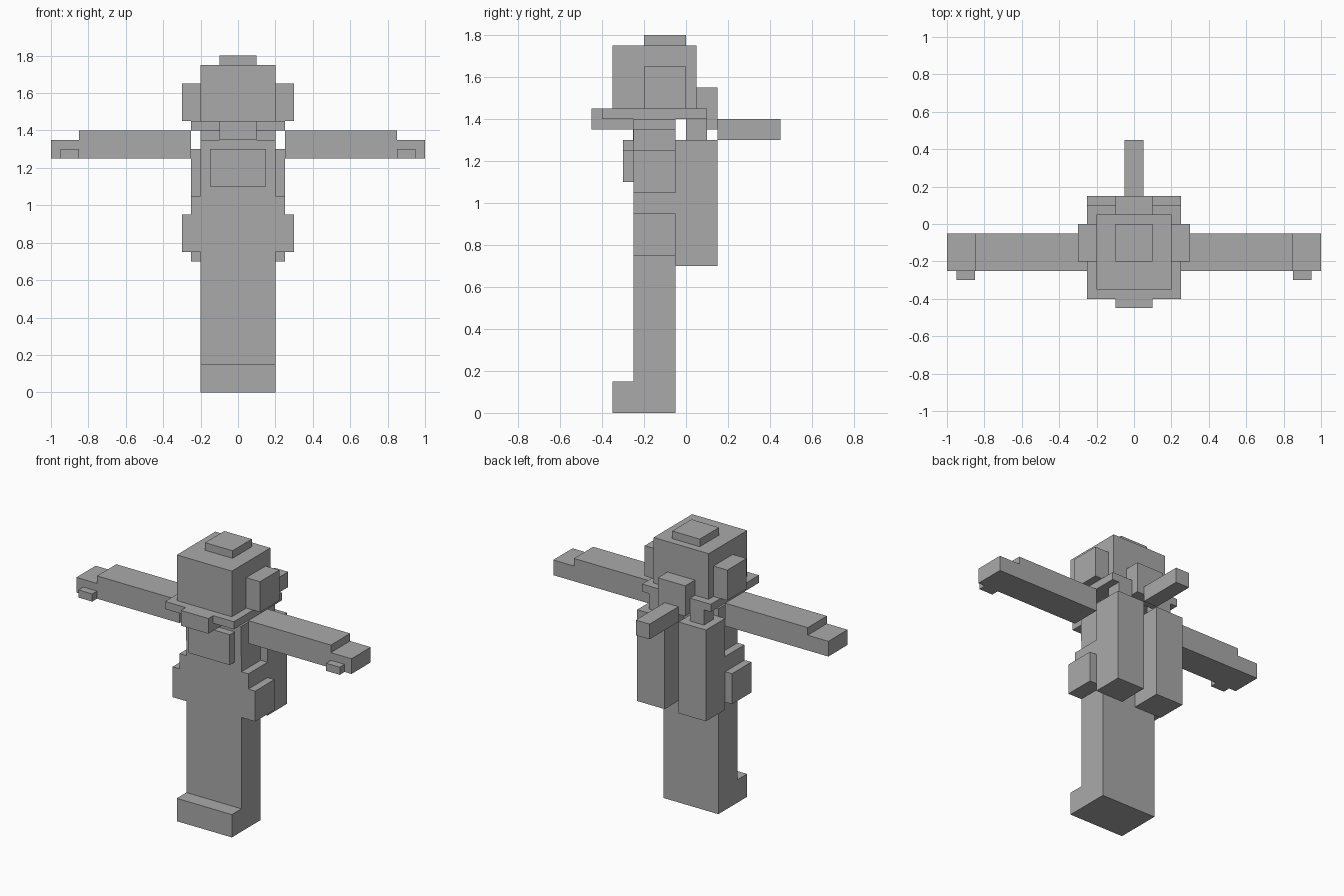
import bpy, bmesh

cube = bpy.data.objects.get("Cube")
if cube:
    bpy.data.objects.remove(cube, do_unlink=True)

grey = bpy.data.materials.new("plain_grey")
grey.use_nodes = True
colour = (0.4, 0.4, 0.4, 1)
grey.diffuse_color = colour
grey.node_tree.nodes["Principled BSDF"].inputs["Base Color"].default_value = colour


def box(name, x, y, z):
    """Flat-sided block given by its extents on each axis."""
    bm = bmesh.new()
    bmesh.ops.create_cube(bm, size=1)
    for v in bm.verts:
        for i, (lo, hi) in enumerate((x, y, z)):
            v.co[i] = lo + (hi - lo) * (v.co[i] + 0.5)
    mesh = bpy.data.meshes.new(name)
    bm.to_mesh(mesh)
    bm.free()
    mesh.materials.append(grey)
    obj = bpy.data.objects.new(name, mesh)
    bpy.context.collection.objects.link(obj)
    return obj


def pair(name, x, y, z):
    """The same block on both sides of the body."""
    box("left_" + name, x, y, z)
    box("right_" + name, (-x[1], -x[0]), y, z)


# Body and boots
box("body", (-0.2, 0.2), (-0.25, -0.05), (0, 1.35))
box("boots", (-0.2, 0.2), (-0.35, -0.25), (0, 0.15))
box("neck", (-0.1, 0.1), (-0.35, -0.05), (1.35, 1.4))

# Helmet
box("helmet", (-0.2, 0.2), (-0.35, 0.05), (1.45, 1.75))
box("helmet_cap", (-0.1, 0.1), (-0.2, 0), (1.75, 1.8))
box("collar", (-0.25, 0.25), (-0.4, 0.1), (1.4, 1.45))
box("collar_clasp", (-0.1, 0.1), (-0.45, -0.35), (1.35, 1.45))
pair("ear_piece", (0.2, 0.3), (-0.2, 0), (1.45, 1.65))

# Chest
box("chest_pack", (-0.15, 0.15), (-0.3, -0.25), (1.1, 1.3))
pair("chest_strap", (0.15, 0.2), (-0.253, -0.25), (1.15, 1.35))

# Arms
pair("arm", (0.25, 0.85), (-0.25, -0.05), (1.25, 1.4))
pair("hand", (0.85, 1.0), (-0.25, -0.05), (1.25, 1.35))
pair("thumb", (0.85, 0.95), (-0.3, -0.25), (1.25, 1.3))

# Hip pouches
pair("hip_pouch", (0.2, 0.3), (-0.25, -0.05), (0.75, 0.95))
pair("pouch_holder", (0.2, 0.25), (-0.25, -0.05), (0.95, 1.05))

# Back tanks with valves, and the rear unit with its rod
pair("tank", (0.05, 0.25), (-0.05, 0.15), (0.7, 1.3))
pair("tank_valve", (0.1, 0.2), (0, 0.1), (1.3, 1.4))
box("rear_unit", (-0.1, 0.1), (0.05, 0.15), (1.35, 1.55))
box("rear_rod", (-0.05, 0.05), (0.15, 0.45), (1.3, 1.4))
